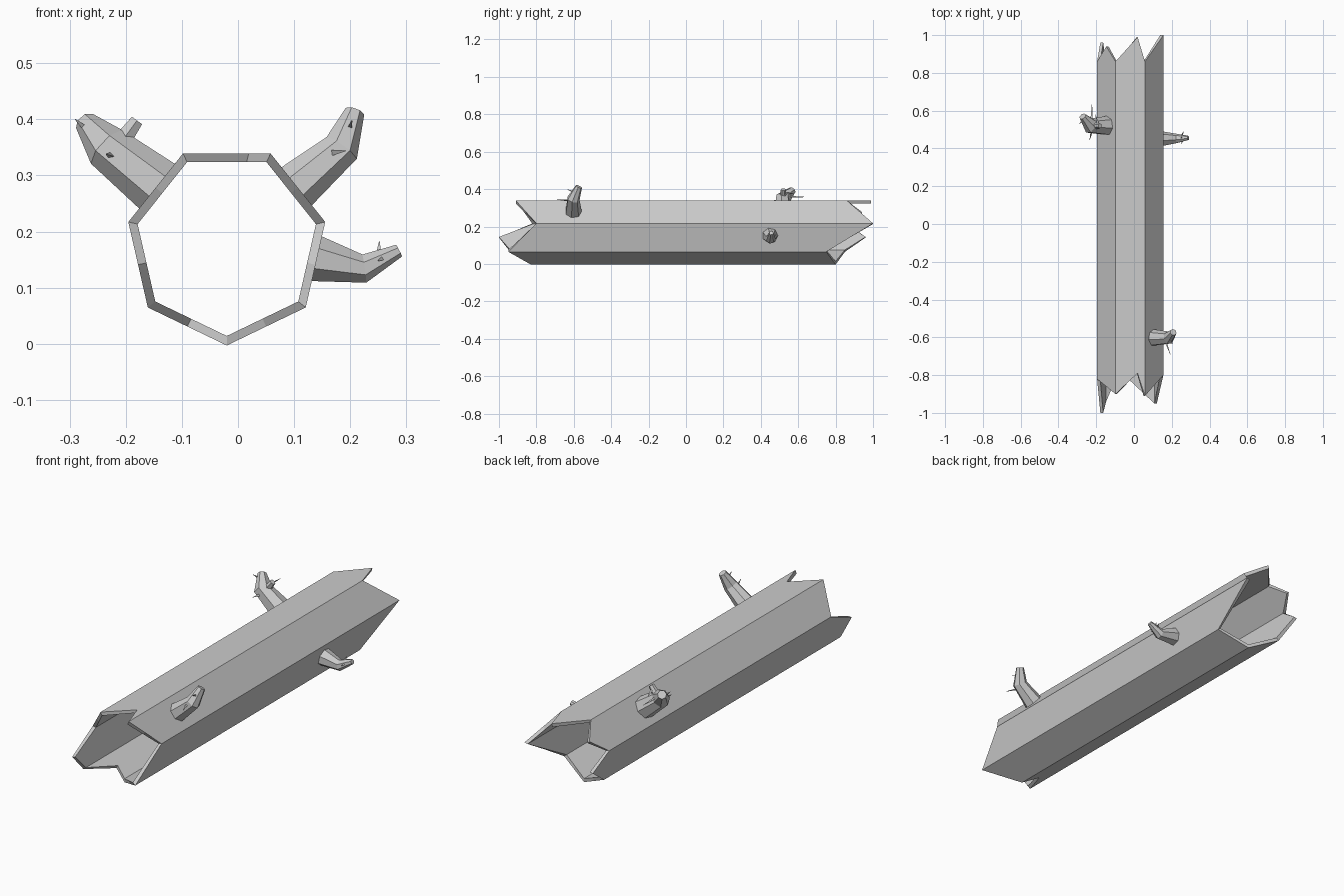
import bpy, bmesh, math
from mathutils import Vector

if "Cube" in bpy.data.objects:
    bpy.data.objects.remove(bpy.data.objects["Cube"])

CX, CZ, R_OUT, R_IN = -0.02, 0.177, 0.18, 0.163


def finish(bm, name):
    bmesh.ops.recalc_face_normals(bm, faces=bm.faces)
    mesh = bpy.data.meshes.new(name)
    bm.to_mesh(mesh)
    bm.free()
    obj = bpy.data.objects.new(name, mesh)
    bpy.context.collection.objects.link(obj)
    return obj


def section(radius):
    """Heptagon with a splinter point on each side, starting at the bottom."""
    corners = [Vector((CX + radius * math.cos(a), CZ + radius * math.sin(a)))
               for a in (math.radians(-90 + k * 360 / 7) for k in range(7))]
    # where each side is split by its splinter
    split = [0.5, 0.5, 0.5, 0.25, 0.5, 0.5, 0.5]
    pts = []
    for k in range(7):
        pts += [corners[k], corners[k].lerp(corners[(k + 1) % 7], split[k])]
    return pts


# Hollow trunk: jagged end positions follow the section points
front = [-.83, -.89, -.95, -.875, -.80, -.855, -.91, -.79, -.90, -.86,
         -.82, -1.0, -.94, -.79]
back = [.80, .775, .75, .875, 1.0, .93, .86, .99, .86, .94,
        .86, .96, .85, .825]
bm = bmesh.new()
rings = []
for radius, ends in ((R_OUT, front), (R_OUT, back), (R_IN, back), (R_IN, front)):
    rings.append([bm.verts.new((p.x, y, p.y)) for p, y in zip(section(radius), ends)])
for r in range(4):
    a, b = rings[r], rings[(r + 1) % 4]
    for i in range(14):
        j = (i + 1) % 14
        bm.faces.new((a[i], a[j], b[j], b[i]))
finish(bm, "hollow_trunk")


def limb(name, path, radii, sides=7):
    """Tapered faceted limb lofted along a bent path."""
    path = [Vector(p) for p in path]
    bm = bmesh.new()
    rings = []
    for i, (p, r) in enumerate(zip(path, radii)):
        t = Vector()
        if i > 0:
            t += (p - path[i - 1]).normalized()
        if i < len(path) - 1:
            t += (path[i + 1] - p).normalized()
        t.normalize()
        u = Vector((0, 1, 0))
        u = (u - t * u.dot(t)).normalized()
        if abs(t.y) > 0.95:
            u = t.orthogonal().normalized()
        v = t.cross(u)
        rings.append([bm.verts.new(p + r * (math.cos(a) * u + math.sin(a) * v))
                      for a in (2 * math.pi * k / sides for k in range(sides))])
    for a, b in zip(rings, rings[1:]):
        for i in range(sides):
            j = (i + 1) % sides
            bm.faces.new((a[i], a[j], b[j], b[i]))
    bm.faces.new(rings[0])
    bm.faces.new(rings[-1])
    return finish(bm, name)


def twigs(name, pairs):
    """Thin three-sided spikes."""
    for n, (a, b) in enumerate(pairs):
        limb(f"{name}_{n + 1}", [a, b], [0.007, 0.001], 3)


# Low branch on the right
limb("low_branch", [(.135, .45, .153), (.225, .452, .134), (.287, .456, .166)],
     [.043, .026, .012])
twigs("low_twig", [((.25, .455, .15), (.252, .46, .182)),
                   ((.262, .45, .155), (.25, .425, .148)),
                   ((.25, .46, .15), (.262, .49, .158))])

# Upper right branch near the front
limb("front_branch", [(.094, -.602, .272), (.184, -.602, .348), (.208, -.573, .413)],
     [.046, .034, .018])
twigs("front_twig", [((.165, -.62, .34), (.192, -.69, .344)),
                     ((.198, -.59, .38), (.203, -.635, .398))])

# Upper left branch near the back, with a side stub
limb("back_branch", [(-.138, .52, .276), (-.232, .52, .349), (-.272, .57, .395)],
     [.053, .042, .02])
limb("back_stub", [(-.215, .52, .35), (-.18, .52, .398)], [.02, .013], 6)
twigs("back_twig", [((-.225, .54, .36), (-.222, .64, .358)),
                    ((-.225, .49, .335), (-.235, .445, .338)),
                    ((-.268, .55, .38), (-.29, .53, .40)),
                    ((-.19, .53, .38), (-.205, .58, .375))])
